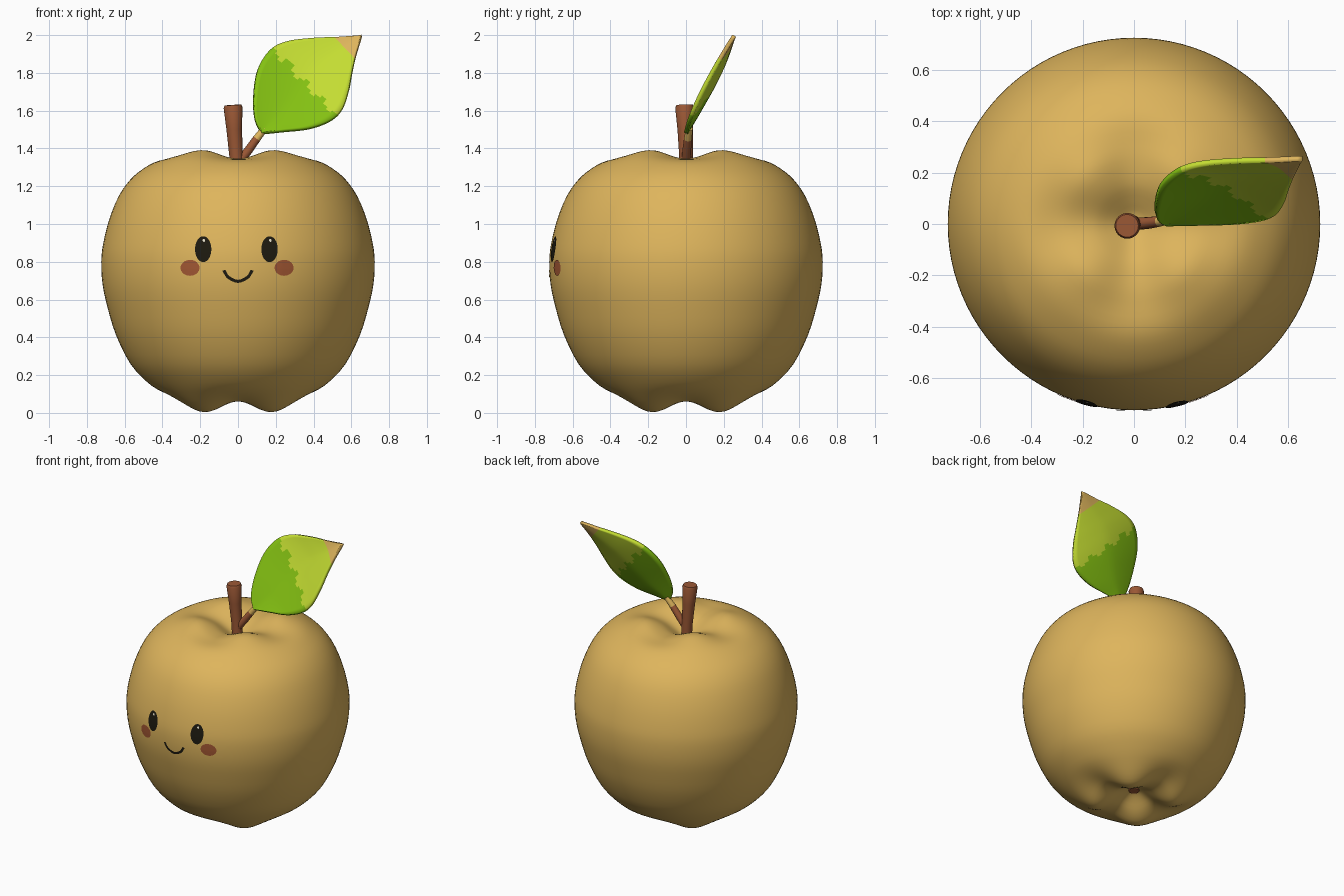
import bpy, bmesh, math
from mathutils import Vector
from mathutils.bvhtree import BVHTree

if "Cube" in bpy.data.objects:
    bpy.data.objects.remove(bpy.data.objects["Cube"])


def material(name, rgb):
    m = bpy.data.materials.new(name)
    m.diffuse_color = (*rgb, 1)
    m.use_nodes = True
    m.node_tree.nodes["Principled BSDF"].inputs["Base Color"].default_value = m.diffuse_color
    return m


TAN = material("golden skin", (0.73, 0.46, 0.108))
BROWN = material("stem brown", (0.33, 0.098, 0.036))
GREEN = material("leaf green", (0.23, 0.53, 0.006))
LIME = material("leaf lime", (0.55, 0.72, 0.032))
DARK = material("face black", (0.012, 0.010, 0.005))
BLUSH = material("cheek blush", (0.36, 0.095, 0.033))
WHITE = material("eye glint", (0.85, 0.8, 0.65))


def make(name, bm, mats, outward=True):
    if outward:
        bmesh.ops.recalc_face_normals(bm, faces=bm.faces)
    for f in bm.faces:
        f.smooth = True
    me = bpy.data.meshes.new(name)
    bm.to_mesh(me)
    bm.free()
    for m in mats:
        me.materials.append(m)
    ob = bpy.data.objects.new(name, me)
    bpy.context.collection.objects.link(ob)
    return ob


def spline(pts, steps):
    """Smooth curve through the points."""
    p = [Vector(q) for q in pts]
    p = [2 * p[0] - p[1]] + p + [2 * p[-1] - p[-2]]
    out = []
    for i in range(1, len(p) - 2):
        a, b, c, d = p[i - 1:i + 3]
        for k in range(steps):
            t = k / steps
            out.append(0.5 * (2 * b + (c - a) * t + (2 * a - 5 * b + 4 * c - d) * t ** 2
                              + (3 * b - a - 3 * c + d) * t ** 3))
    return out + [p[-2]]


def skin(bm, rows, closed=True):
    for a, b in zip(rows, rows[1:]):
        n = len(a)
        for j in range(n if closed else n - 1):
            k = (j + 1) % n
            bm.faces.new((a[j], a[k], b[k], b[j]))


# Fruit body: turned profile with four soft lobes on the diagonals
profile = [(0, 1.27), (0.04, 1.275), (0.09, 1.305), (0.16, 1.345), (0.25, 1.368),
           (0.33, 1.362), (0.42, 1.34), (0.50, 1.295), (0.57, 1.235), (0.63, 1.15),
           (0.68, 1.03), (0.713, 0.9), (0.724, 0.8), (0.717, 0.68), (0.69, 0.555),
           (0.645, 0.41), (0.57, 0.26), (0.48, 0.16), (0.40, 0.10), (0.31, 0.052),
           (0.24, 0.033), (0.16, 0.05), (0.09, 0.09), (0.04, 0.115), (0, 0.12)]
bm = bmesh.new()
rows = []
N = 96
for r, z in spline(profile, 3):
    r = max(r, 0)
    w = math.exp(-((r - 0.27) / 0.13) ** 2) * min(1, r / 0.1)
    amp = 0.022 if z > 0.7 else -0.03
    ring = []
    for j in range(N):
        a = 2 * math.pi * j / N
        ring.append(bm.verts.new((r * math.cos(a), r * math.sin(a),
                                  z - amp * w * math.cos(4 * a))))
    rows.append(ring)
skin(bm, rows)
bmesh.ops.remove_doubles(bm, verts=bm.verts, dist=1e-5)
bmesh.ops.recalc_face_normals(bm, faces=bm.faces)
tree = BVHTree.FromBMesh(bm)
make("apple_body", bm, [TAN])


# Face details: thin plates laid on the front of the body
def on_front(x, z, lift):
    hit, normal, _, _ = tree.ray_cast(Vector((x, -2, z)), Vector((0, 1, 0)))
    return hit + normal * lift


def finish_plate(name, bm, mat):
    for f in bm.faces:
        f.normal_update()
        if f.normal.y > 0:
            f.normal_flip()
    make(name, bm, [mat], outward=False)


def oval(name, x, z, rx, rz, mat, lift=0.004, n=32):
    bm = bmesh.new()
    rows = [[bm.verts.new(on_front(x + rx * s * math.cos(2 * math.pi * j / n),
                                   z + rz * s * math.sin(2 * math.pi * j / n), lift))
             for j in range(n)] for s in (1, 0.75, 0.5, 0.25)]
    skin(bm, rows)
    bm.faces.new(rows[-1])
    finish_plate(name, bm, mat)


for side, ex, cx in (("left", -0.183, -0.253), ("right", 0.166, 0.243)):
    oval(side + "_cheek", cx, 0.768, 0.05, 0.042, BLUSH, 0.003)
    oval(side + "_eye", ex, 0.866, 0.043, 0.068, DARK, 0.005)
    oval(side + "_eye_glint", ex + 0.004, 0.912, 0.007, 0.008, WHITE, 0.007, 12)

# Smile
bm = bmesh.new()
rows = []
for x, z in spline([(-0.075, 0.755), (-0.05, 0.718), (0, 0.697), (0.05, 0.718), (0.075, 0.755)], 6):
    d = Vector((x, z - 0.785)).normalized()
    rows.append([bm.verts.new(on_front(x + d.x * h, z + d.y * h, 0.004)) for h in (-0.008, 0.008)])
skin(bm, rows, closed=False)
finish_plate("smile", bm, DARK)


# Stem, twig and blossom end
def tube(name, path, mats, split=None, n=24):
    """Tapered tube; path items are (point, radius)."""
    bm = bmesh.new()
    axis = (Vector(path[-1][0]) - Vector(path[0][0])).normalized()
    u = axis.cross(Vector((0, 1, 0))).normalized()
    v = axis.cross(u)
    rows = []
    for p, r in path:
        rows.append([bm.verts.new(Vector(p) + r * (u * math.cos(2 * math.pi * j / n)
                                                   + v * math.sin(2 * math.pi * j / n)))
                     for j in range(n)])
    skin(bm, rows)
    bm.faces.new(rows[0])
    bm.faces.new(rows[-1])
    if split:
        for f in bm.faces:
            f.material_index = int(f.calc_center_median().z > split)
    ob = make(name, bm, mats)
    bpy.context.view_layer.objects.active = ob
    ob.select_set(True)
    bpy.ops.object.shade_smooth_by_angle(angle=math.radians(50))
    ob.select_set(False)


tube("stem", [((-0.005, 0, 1.25), 0.034), ((-0.01, 0, 1.36), 0.036), ((-0.02, -0.004, 1.5), 0.041),
              ((-0.026, -0.007, 1.615), 0.05), ((-0.027, -0.007, 1.63), 0.044)], [BROWN])
tube("leaf_twig", [((0.0, 0, 1.32), 0.024), ((0.055, 0.004, 1.39), 0.023),
                   ((0.098, 0.01, 1.45), 0.021), ((0.14, 0.018, 1.505), 0.018)],
     [BROWN, TAN], 1.45, 16)
tube("blossom_end", [((0, 0, 0.108), 0.035), ((0, 0, 0.13), 0.035)], [BROWN], None, 16)

# Leaf: cross rows between two edge curves, leaning back, folded at the midrib
left = spline([(0.125, 1.48), (0.09, 1.56), (0.083, 1.68), (0.105, 1.82), (0.17, 1.92),
               (0.26, 1.965), (0.40, 1.983), (0.53, 1.988), (0.655, 1.997)], 6)
right = spline([(0.125, 1.48), (0.24, 1.492), (0.38, 1.508), (0.49, 1.55), (0.55, 1.61),
                (0.585, 1.71), (0.602, 1.80), (0.622, 1.89), (0.655, 1.997)], 6)
bm = bmesh.new()
rows = []
M = 16
for a, b in zip(left, right):
    row = []
    for j in range(M + 1):
        s = j / M
        x, z = a.lerp(b, s)
        lean = 0.255 * max(0, (z - 1.48) / 0.517) ** 1.3
        fold = 0.09 * (b - a).length * (1 - abs(2 * s - 1) ** 1.5)
        row.append(bm.verts.new((x, lean + fold, z)))
    rows.append(row)
skin(bm, rows, closed=False)
bmesh.ops.remove_doubles(bm, verts=bm.verts, dist=1e-4)
for f in bm.faces:
    c = f.calc_center_median()
    along = (c.x - 0.12) * 0.72 + (c.z - 1.49) * 0.69
    wave = 0.02 * math.sin(35 * (c.x - c.z))
    f.material_index = 2 if along > 0.625 else 1 if along > 0.345 + wave else 0
leaf = make("leaf", bm, [GREEN, LIME, TAN])
solid = leaf.modifiers.new("thickness", "SOLIDIFY")
solid.thickness = 0.022
solid.offset = 0
